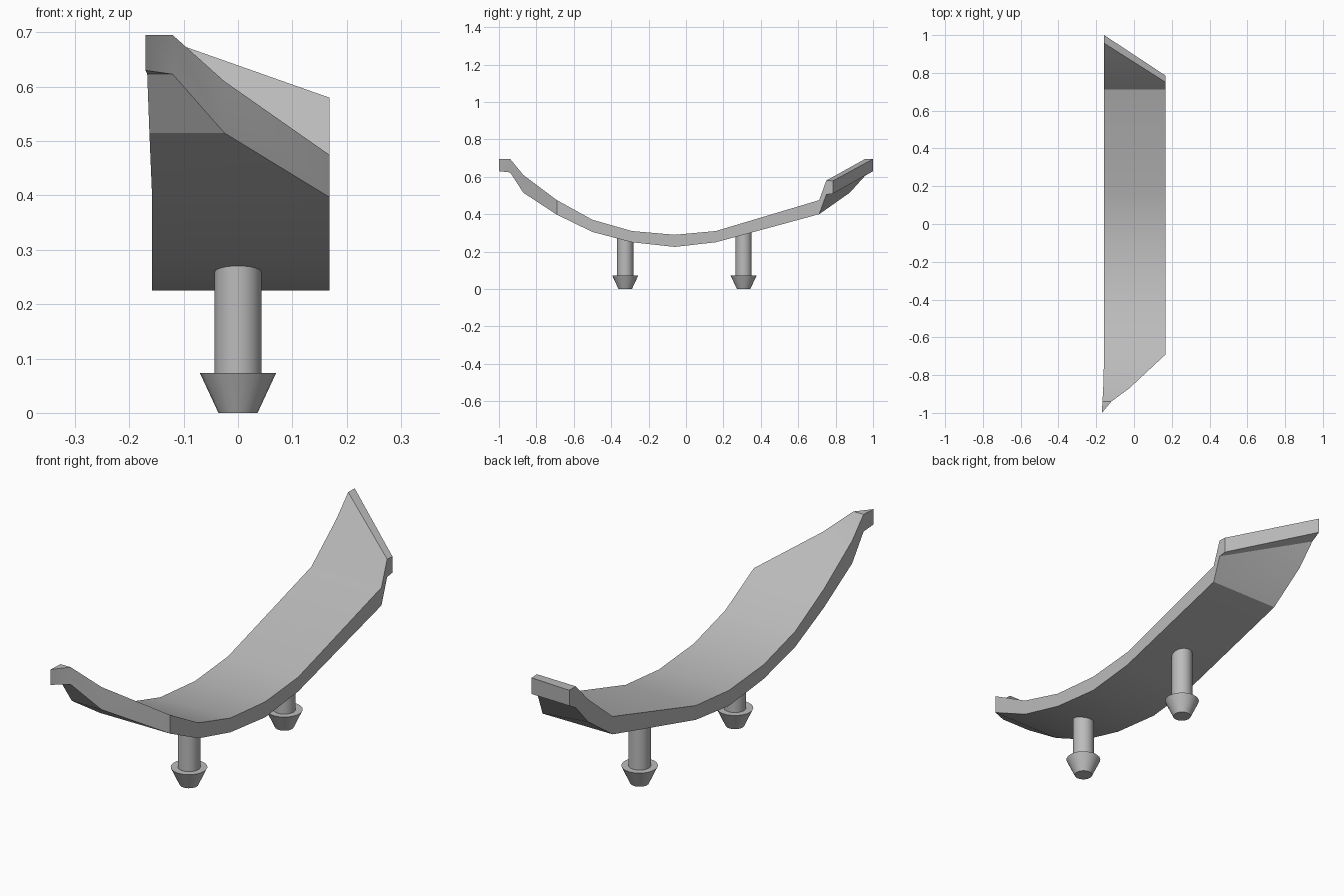
import bpy
import bmesh
import math

old = bpy.data.objects.get("Cube")
if old:
    bpy.data.objects.remove(old)

grey = bpy.data.materials.new("plain grey")
grey.use_nodes = True
colour = (0.5, 0.5, 0.5, 1)
grey.diffuse_color = colour
grey.node_tree.nodes["Principled BSDF"].inputs["Base Color"].default_value = colour


def finish(name, bm, angle):
    """Turn a bmesh into a grey object with smooth faces and sharp edges."""
    bmesh.ops.remove_doubles(bm, verts=bm.verts, dist=0.0005)
    bmesh.ops.recalc_face_normals(bm, faces=bm.faces)
    mesh = bpy.data.meshes.new(name)
    bm.to_mesh(mesh)
    bm.free()
    mesh.materials.append(grey)
    obj = bpy.data.objects.new(name, mesh)
    bpy.context.collection.objects.link(obj)
    bpy.ops.object.select_all(action='DESELECT')
    obj.select_set(True)
    bpy.context.view_layer.objects.active = obj
    bpy.ops.object.shade_smooth_by_angle(angle=math.radians(angle))
    return obj


# Curved strap: y, top z, bottom z, and the x of both sides (front end cut obliquely)
LEFT, RIGHT = -0.158, 0.168
strap = [
    (-1.0, 0.695, 0.63, -0.17, -0.17),
    (-0.94, 0.695, 0.623, -0.167, -0.12),
    (-0.87, 0.61, 0.515, -0.163, -0.025),
    (-0.69, 0.475, 0.397, LEFT, RIGHT),
    (-0.5, 0.37, 0.305, LEFT, RIGHT),
    (-0.29, 0.31, 0.25, LEFT, RIGHT),
    (-0.06, 0.29, 0.225, LEFT, RIGHT),
    (0.16, 0.31, 0.25, LEFT, RIGHT),
    (0.712, 0.475, 0.4, LEFT, RIGHT),
]
# Upturned back lip: y, top z, bottom z on each side, the short side starts as a fan
lip_long = [(0.876, 0.61, 0.515), (0.957, 0.695, 0.605), (1.0, 0.695, 0.63)]
lip_short = [(0.75, 0.58, 0.505), (0.75, 0.58, 0.505), (0.785, 0.578, 0.51)]

# Each ring runs round the strap: two top corners, then two bottom corners
rings = [[(a, y, t), (b, y, t), (b, y, u), (a, y, u)] for y, t, u, a, b in strap]
for (y, t, u), (v, s, w) in zip(lip_long, lip_short):
    rings.append([(LEFT, y, t), (RIGHT, v, s), (RIGHT, v, w), (LEFT, y, u)])

bm = bmesh.new()


def add_face(points):
    """Add a face, leaving out repeated corners."""
    unique = list(dict.fromkeys(points))
    if len(unique) > 2:
        bm.faces.new([bm.verts.new(p) for p in unique])


for first, second in zip(rings, rings[1:]):
    for i in range(4):
        j = (i + 1) % 4
        add_face([first[i], first[j], second[j], second[i]])
add_face(rings[-1])
finish("curved_strap", bm, 21)


# Mounting pegs: a round stem with a tapered head, lathed from a profile
def peg(name, y, top):
    profile = [(0.036, 0), (0.07, 0.073), (0.043, 0.073), (0.043, top)]
    sides = 24
    bm = bmesh.new()
    loops = []
    for r, z in profile:
        turns = [math.tau * k / sides for k in range(sides)]
        loops.append([bm.verts.new((r * math.cos(a), y + r * math.sin(a), z)) for a in turns])
    for low, high in zip(loops, loops[1:]):
        for k in range(sides):
            n = (k + 1) % sides
            bm.faces.new((low[k], low[n], high[n], high[k]))
    bm.faces.new(loops[0])
    bm.faces.new(loops[-1])
    finish(name, bm, 30)


peg("front_peg", -0.325, 0.28)
peg("back_peg", 0.308, 0.32)
